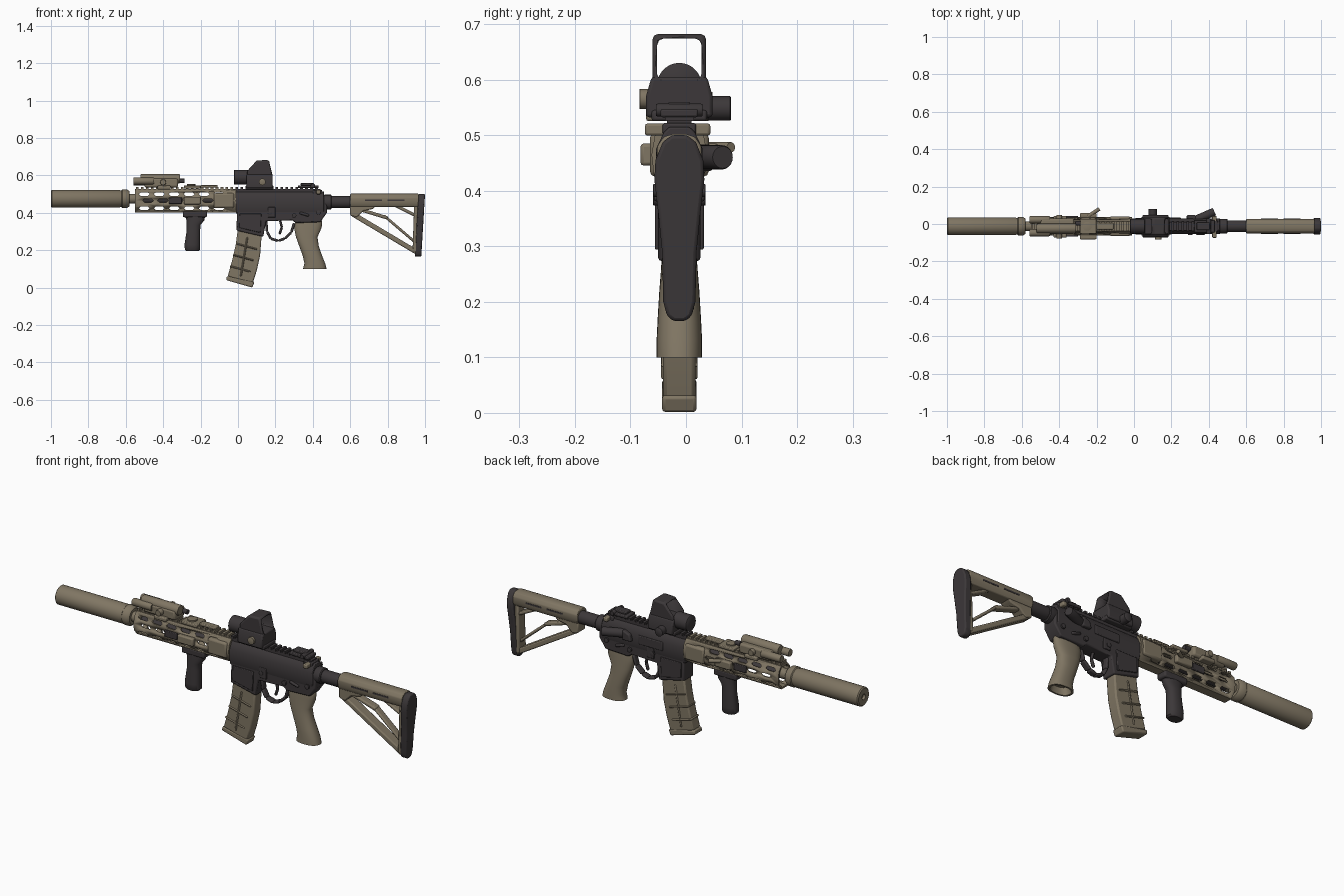
import bpy, bmesh, math
from mathutils import Vector

if "Cube" in bpy.data.objects:
    bpy.data.objects.remove(bpy.data.objects["Cube"])

YC = -0.012  # centre plane of the model


def material(name, rgb):
    m = bpy.data.materials.new(name)
    m.use_nodes = True
    m.diffuse_color = (*rgb, 1)
    m.node_tree.nodes["Principled BSDF"].inputs["Base Color"].default_value = (*rgb, 1)
    return m


TAN = material("olive tan", (0.215, 0.18, 0.125))
DARK = material("charcoal", (0.045, 0.039, 0.041))


def finish(name, bm, mat, bevel=0.0):
    bmesh.ops.recalc_face_normals(bm, faces=bm.faces)
    me = bpy.data.meshes.new(name)
    bm.to_mesh(me)
    bm.free()
    ob = bpy.data.objects.new(name, me)
    bpy.context.collection.objects.link(ob)
    me.materials.append(mat)
    if bevel:
        mod = ob.modifiers.new("bevel", "BEVEL")
        mod.width, mod.segments, mod.limit_method = bevel, 2, "ANGLE"
        mod.angle_limit = math.radians(35)
    bpy.ops.object.select_all(action="DESELECT")
    ob.select_set(True)
    bpy.context.view_layer.objects.active = ob
    bpy.ops.object.shade_smooth_by_angle(angle=math.radians(40))
    return ob


def prism(name, pts, a, b, mat, axis="y", bevel=0.0):
    """Outline (x,z) extruded along y, or (y,z) along x; y is measured from the centre plane."""
    bm = bmesh.new()
    if axis == "y":
        rings = [[bm.verts.new((p, YC + t, q)) for p, q in pts] for t in (a, b)]
    else:
        rings = [[bm.verts.new((t, YC + p, q)) for p, q in pts] for t in (a, b)]
    bm.faces.new(rings[0])
    bm.faces.new(rings[1])
    for i in range(len(pts)):
        j = (i + 1) % len(pts)
        bm.faces.new((rings[0][i], rings[0][j], rings[1][j], rings[1][i]))
    return finish(name, bm, mat, bevel)


def box(name, x, y, z, mat, bevel=0.0):
    return prism(name, [(x[0], z[0]), (x[1], z[0]), (x[1], z[1]), (x[0], z[1])], y[0], y[1], mat, "y", bevel)


def mirrored(half):
    return half + [(-y, z) for y, z in reversed(half)]


def lathe(name, start, end, profile, mat, n=24):
    """Closed solid of revolution; profile is (fraction along axis, radius)."""
    p, q = (Vector((v[0], YC + v[1], v[2])) for v in (start, end))
    rot = (q - p).to_track_quat("Z", "Y")
    bm = bmesh.new()
    rings = []
    for t, r in profile:
        rings.append([bm.verts.new(p.lerp(q, t) + rot @ Vector(
            (r * math.cos(k * math.tau / n), r * math.sin(k * math.tau / n), 0))) for k in range(n)])
    skin(bm, rings)
    return finish(name, bm, mat)


def tube(name, start, end, r, mat, n=20):
    return lathe(name, start, end, [(0, r * .9), (.04, r), (.96, r), (1, r * .9)], mat, n)


def skin(bm, rings):
    n = len(rings[0])
    for a, b in zip(rings, rings[1:]):
        for k in range(n):
            bm.faces.new((a[k], a[(k + 1) % n], b[(k + 1) % n], b[k]))
    bm.faces.new(rings[0])
    bm.faces.new(rings[-1])


def loft(name, rings, mat, power=2.6, n=28):
    """Rounded sections stacked in z: (z, x0, x1, half width)."""
    bm = bmesh.new()
    loops = []
    for z, x0, x1, h in rings:
        loop = []
        for k in range(n):
            c, s = math.cos(k * math.tau / n), math.sin(k * math.tau / n)
            f = lambda v: math.copysign(abs(v) ** (2 / power), v)
            loop.append(bm.verts.new(((x0 + x1) / 2 + (x1 - x0) / 2 * f(c), YC + h * f(s), z)))
        loops.append(loop)
    skin(bm, loops)
    return finish(name, bm, mat)


def cut(ob, cutters):
    """Subtract helper solids, bake the result and drop the helpers."""
    for c in cutters:
        c.hide_render = True
        m = ob.modifiers.new("cut", "BOOLEAN")
        m.object, m.operation, m.solver = c, "DIFFERENCE", "EXACT"
    ev = ob.evaluated_get(bpy.context.evaluated_depsgraph_get())
    me = bpy.data.meshes.new_from_object(ev)
    ob.modifiers.clear()
    ob.data = me
    for c in cutters:
        bpy.data.objects.remove(c)


def strut(name, p, q, w, h, mat):
    d = (Vector(q) - Vector(p)).normalized() * w / 2
    o = (-d.y, d.x)
    pts = [(p[0] + o[0], p[1] + o[1]), (q[0] + o[0], q[1] + o[1]),
           (q[0] - o[0], q[1] - o[1]), (p[0] - o[0], p[1] - o[1])]
    return prism(name, pts, -h, h, mat, "y", .006)


# Muzzle can with a recessed bore, collar and barrel
lathe("muzzle_can", (-1, 0, .475), (-.58, 0, .475),
      [(.03, .012), (0, .014), (0, .042), (.012, .048), (.87, .048), (.88, .045), (.9, .045),
       (.91, .05), (.97, .05), (1, .04)], TAN, 32)
tube("muzzle_neck", (-.6, 0, .475), (-.53, 0, .475), .026, TAN)
tube("barrel", (-.56, 0, .47), (0, 0, .47), .02, DARK)

# Hollow handguard with rows of slots
shell = mirrored([(.022, .402), (.046, .43), (.05, .465), (.044, .5), (.026, .522)])
guard = prism("handguard", shell, -.55, -.01, TAN, "x")
inner = prism("inner_cutter", [(y * .84, .465 + (z - .465) * .86) for y, z in shell], -.6, -.04, TAN, "x")
slots = [inner]
for i in range(6):
    x = -.53 + i * .08
    for z, off in ((.5, 0), (.465, .02), (.424, 0)):
        pts = [(x + off, z), (x + off + .01, z - .009), (x + off + .048, z - .009),
               (x + off + .058, z), (x + off + .048, z + .009), (x + off + .01, z + .009)]
        slots.append(prism("slot_cutter", pts, -.1, .1, TAN))
cut(guard, slots)
box("handguard_clamp", (-.13, -.02), (-.053, .053), (.425, .505), TAN, .01)
for s in (-1, 1):
    y = sorted((s * .046, s * .056))
    box("side_rail_panel", (-.37, -.30), y, (.448, .482), DARK, .003)
    y = sorted((s * .045, s * .07))
    box("side_switch", (-.29, -.2), y, (.445, .485), TAN, .006)

# Top rail with cross teeth
box("rail_front", (-.55, -.01), (-.022, .022), (.515, .527), TAN)
box("rail_rear", (-.01, .44), (-.022, .022), (.51, .527), DARK)
for i in range(37):
    x = -.545 + i * .0266
    box("rail_tooth", (x, x + .014), (-.026, .026), (.525, .537), TAN if x < -.015 else DARK)

# Aiming device on the front of the rail
box("device_body", (-.50, -.32), (-.042, .042), (.535, .585), TAN, .01)
tube("device_main_tube", (-.52, -.012, .582), (-.31, -.012, .582), .026, TAN)
for y, z in ((-.035, .57), (.035, .565)):
    tube("device_side_tube", (-.56, y, z), (-.45, y, z), .019, TAN)
tube("device_knob", (-.4, -.065, .563), (-.4, .06, .563), .016, TAN)
box("device_clamp", (-.43, -.36), (-.06, .055), (.525, .545), TAN, .005)
tube("device_plug", (-.315, .015, .57), (-.285, .015, .57), .012, DARK)

# Folded front sight and lever
box("front_sight_base", (-.29, -.20), (-.04, .04), (.53, .546), TAN, .004)
tube("front_sight_disc", (-.25, 0, .54), (-.25, 0, .553), .024, TAN)
box("front_sight_arm", (-.2, -.11), (-.017, .017), (.535, .549), TAN, .004)
tube("front_lever", (-.25, .05, .478), (-.185, .093, .478), .01, TAN, 12)

# Vertical foregrip
box("foregrip_mount", (-.295, -.165), (-.028, .028), (.376, .41), DARK, .008)
loft("foregrip", [(.385, -.285, -.175, .026), (.36, -.275, -.18, .028), (.335, -.275, -.2, .028),
                  (.3, -.275, -.203, .029), (.23, -.286, -.203, .032), (.202, -.284, -.203, .031),
                  (.195, -.276, -.21, .026)], DARK, 2.3)

# Upper and lower receiver
prism("upper_receiver", mirrored([(.036, .395), (.042, .42), (.042, .475), (.028, .505), (.018, .515)]),
      -.012, .46, DARK, "x", .004)
prism("lower_receiver", [(-.005, .42), (-.008, .305), (.135, .272), (.15, .355), (.29, .36), (.31, .345),
                         (.44, .35), (.475, .40), (.475, .47), (.44, .48), (.42, .42)],
      -.038, .038, DARK, "y", .006)
for s in (-1, 1):
    y = sorted((s * .036, s * .044))
    prism("magwell_panel", [(.008, .395), (.006, .32), (.12, .293), (.125, .395)], *y, DARK, "y", .003)
    for x, z in ((.17, .40), (.43, .40), (.3, .385)):
        tube("receiver_pin", (x, s * .035, z), (x, s * .047, z), .012, DARK, 14)
    box("bolt_catch", (.16, .20), y, (.375, .43), DARK, .003)
    strut("selector_lever", (.33, .4), (.38, .385), .014, .046, DARK)
box("port_cover", (.11, .25), (.038, .047), (.43, .475), DARK, .004)
tube("forward_assist", (.32, .03, .46), (.43, .078, .46), .022, DARK)
prism("case_deflector", [(.28, .435), (.33, .435), (.33, .485), (.29, .47)], .03, .06, DARK, "y", .006)
box("charging_handle", (.40, .45), (-.03, .03), (.5, .522), DARK, .004)
box("charging_latch", (.418, .442), (-.062, .056), (.499, .521), TAN, .005)

# Folded rear sight
box("rear_sight_base", (.32, .43), (-.034, .034), (.532, .547), DARK, .004)
box("rear_sight_leaf", (.335, .405), (-.02, .02), (.545, .56), DARK, .004)
tube("rear_sight_knob", (.4, -.042, .545), (.4, .042, .545), .012, DARK, 14)

# Optic: base, body, front cell, hollow hood and side knob
box("optic_mount", (.04, .19), (-.05, .05), (.525, .545), DARK, .005)
prism("optic_body", mirrored([(.06, .532), (.06, .57), (.05, .605)]), .045, .185, DARK, "x", .006)
tube("optic_front_cell", (-.022, 0, .59), (.06, 0, .59), .04, DARK, 28)
tube("optic_side_knob", (.1, .05, .548), (.1, .093, .548), .022, DARK)
tube("optic_cap", (.13, -.072, .565), (.13, -.05, .565), .018, TAN)
hood = prism("optic_hood", [(.046, .59), (.05, .625), (.1, .68), (.165, .682), (.185, .6), (.185, .59)],
             -.048, .048, DARK, "y", .01)
cut(hood, [box("hood_cutter", (0, .25), (-.04, .04), (.598, .674), DARK, .012)])

# Magazine with ribs and floor plate
prism("magazine", [(0, .32), (-.012, .23), (-.03, .15), (-.055, .06), (.078, .02), (.1, .09),
                   (.118, .17), (.128, .3)], -.029, .029, TAN, "y", .007)
prism("magazine_floor", [(-.06, .062), (-.064, .04), (.076, 0), (.088, .03)], -.031, .031, TAN, "y", .006)
for i in range(3):
    x, z = -.008 - i * .018, .235 - i * .06
    strut("magazine_rib", (x, z), (x + .11, z - .03), .009, .033, TAN)
strut("magazine_spine", (.05, .27), (.015, .06), .01, .033, TAN)

# Trigger and trigger guard
guard_pts = [(.15, .36), (.155, .3), (.175, .262), (.215, .25), (.25, .262), (.285, .295), (.3, .345)]
for a, b in zip(guard_pts, guard_pts[1:]):
    strut("trigger_guard", a, b, .014, .016, DARK)
for a, b in (((.225, .36), (.235, .32)), ((.235, .325), (.222, .285))):
    strut("trigger", a, b, .013, .008, DARK)

# Pistol grip with an open base
loft("pistol_grip", [(.37, .315, .445, .024), (.35, .305, .45, .026), (.32, .3, .447, .028),
                     (.27, .31, .425, .032), (.22, .328, .432, .036), (.17, .346, .45, .039),
                     (.13, .355, .466, .041), (.1, .348, .474, .041), (.1, .358, .464, .033),
                     (.135, .368, .452, .031)], TAN, 2.4)

# Stock: buffer tube, cheek body, frame struts and butt pad
tube("buffer_tube", (.45, 0, .457), (.7, 0, .457), .032, DARK, 24)
lathe("castle_nut", (.46, 0, .457), (.5, 0, .457), [(0, .038), (.1, .04), (.9, .04), (1, .036)], DARK, 16)
prism("stock_body", mirrored([(.03, .432), (.04, .45), (.04, .48), (.028, .497), (.012, .502)]),
      .6, .965, TAN, "x", .004)
prism("stock_latch", [(.6, .44), (.6, .385), (.635, .375), (.67, .41), (.72, .42), (.74, .44)],
      -.03, .03, TAN, "y", .006)
strut("stock_lower_strut", (.615, .392), (.955, .19), .026, .026, TAN)
strut("stock_lever", (.66, .415), (.8, .372), .018, .02, TAN)
strut("stock_inner_strut", (.78, .385), (.95, .24), .014, .018, TAN)
strut("stock_gusset", (.84, .44), (.95, .385), .016, .022, TAN)
strut("stock_rear_post", (.955, .47), (.945, .19), .024, .028, TAN)
for s in (-1, 1):
    for x in (.68, .8):
        box("stock_groove", (x, x + .09), sorted((s * .038, s * .0415)), (.462, .47), DARK)
pad = prism("butt_pad", mirrored([(.01, .165), (.022, .174), (.029, .2), (.031, .29), (.038, .36), (.045, .42),
                                  (.043, .455), (.03, .487), (.014, .5)]), .965, 1.0, DARK, "x", .006)
for v in pad.data.vertices:
    v.co.x -= (.5 - v.co.z) * .06
